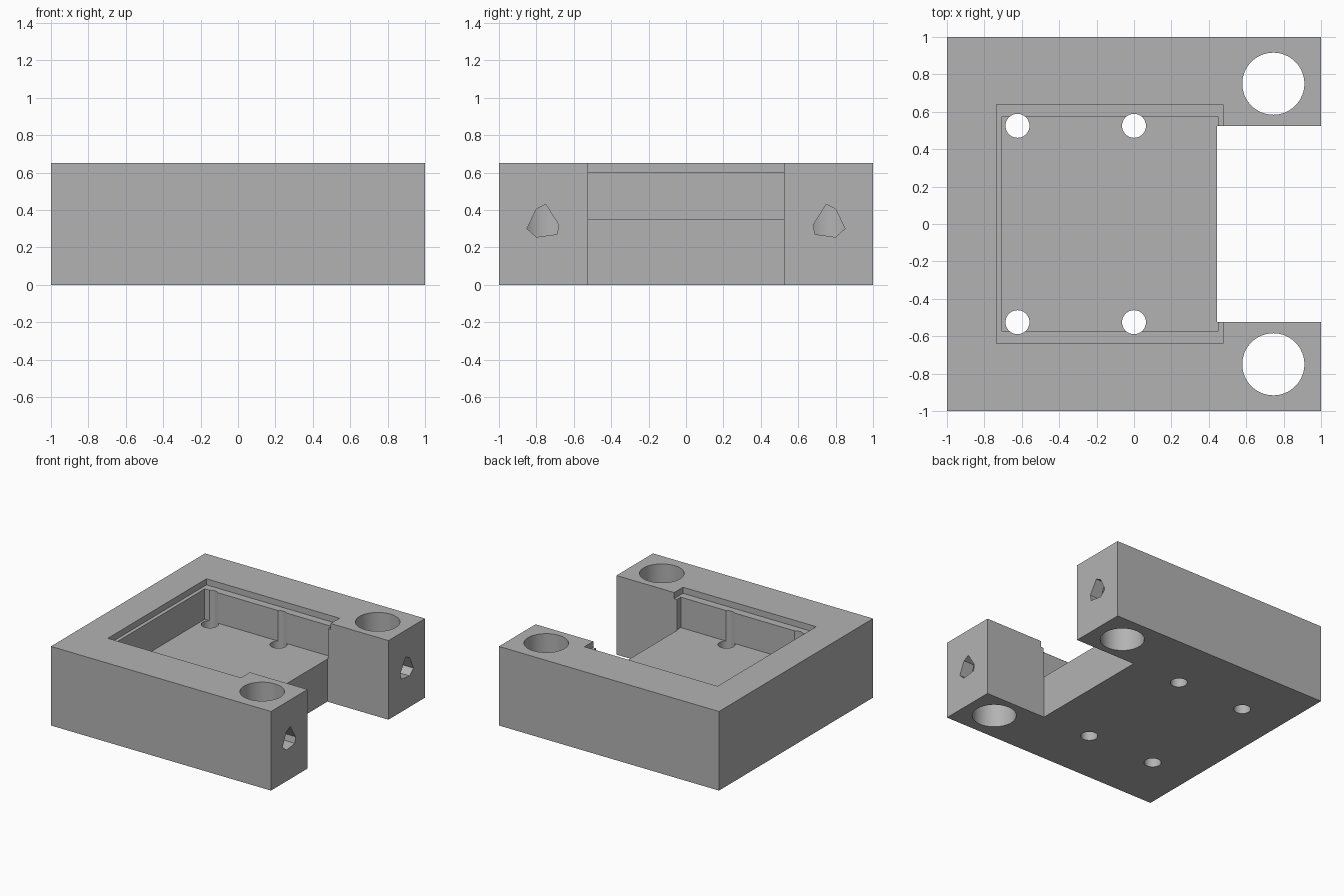
import bpy
import bmesh
from mathutils import Vector

if "Cube" in bpy.data.objects:
    bpy.data.objects.remove(bpy.data.objects["Cube"], do_unlink=True)

HEIGHT = 0.65
FLOOR = 0.35
LEDGE = 0.60

grey = bpy.data.materials.new("plain grey")
grey.use_nodes = True
colour = (0.45, 0.45, 0.45, 1)
grey.diffuse_color = colour
grey.node_tree.nodes["Principled BSDF"].inputs["Base Color"].default_value = colour


def prism(name, points, direction):
    """Extrude a flat outline into a closed solid."""
    bm = bmesh.new()
    face = bm.faces.new([bm.verts.new(p) for p in points])
    new = bmesh.ops.extrude_face_region(bm, geom=[face])["geom"]
    verts = [g for g in new if isinstance(g, bmesh.types.BMVert)]
    bmesh.ops.translate(bm, verts=verts, vec=Vector(direction))
    bmesh.ops.recalc_face_normals(bm, faces=bm.faces)
    mesh = bpy.data.meshes.new(name)
    bm.to_mesh(mesh)
    bm.free()
    mesh.materials.append(grey)
    ob = bpy.data.objects.new(name, mesh)
    bpy.context.collection.objects.link(ob)
    return ob


def block(name, x0, x1, half_y, z0, z1):
    outline = [(x0, -half_y, z0), (x1, -half_y, z0), (x1, half_y, z0), (x0, half_y, z0)]
    return prism(name, outline, (0, 0, z1 - z0))


def cylinder(name, x, y, radius):
    bpy.ops.mesh.primitive_cylinder_add(vertices=64, radius=radius, depth=2, location=(x, y, 0.3))
    ob = bpy.context.object
    ob.name = name
    ob.data.materials.append(grey)
    return ob


# Body block
body = block("mount_body", -1, 1, 1, 0, HEIGHT)

# Stepped pocket and the open slot on the side
cutters = [
    block("pocket_cutter", -0.705, 0.45, 0.575, FLOOR, 1),
    block("ledge_cutter", -0.735, 0.475, 0.64, LEDGE, 1),
    block("slot_cutter", 0.445, 1.2, 0.525, -0.2, 1),
]

# Mirrored holes: large bores, small screw holes and side openings
side_outline = [(0.85, 0.30), (0.80, 0.405), (0.75, 0.43),
                (0.68, 0.32), (0.69, 0.27), (0.80, 0.255)]
for side in (-1, 1):
    cutters.append(cylinder("bore_cutter", 0.745, side * 0.75, 0.166))
    for x in (-0.623, 0):
        # screw holes stop at the ledge height
        hole = cylinder("screw_cutter", x, side * 0.525, 0.064)
        hole.location.z = LEDGE + 0.02 - 1
        cutters.append(hole)
    points = [(0.745, side * y, z) for y, z in side_outline]
    cutters.append(prism("side_opening_cutter", points, (0.4, 0, 0)))

# Cut everything out of the body
bpy.ops.object.select_all(action="DESELECT")
bpy.context.view_layer.objects.active = body
body.select_set(True)
for cutter in cutters:
    cutter.hide_render = True
    mod = body.modifiers.new("cut", "BOOLEAN")
    mod.operation = "DIFFERENCE"
    mod.solver = "EXACT"
    mod.object = cutter
    bpy.ops.object.modifier_apply(modifier=mod.name)
    bpy.data.objects.remove(cutter, do_unlink=True)

bpy.ops.object.shade_smooth_by_angle()
